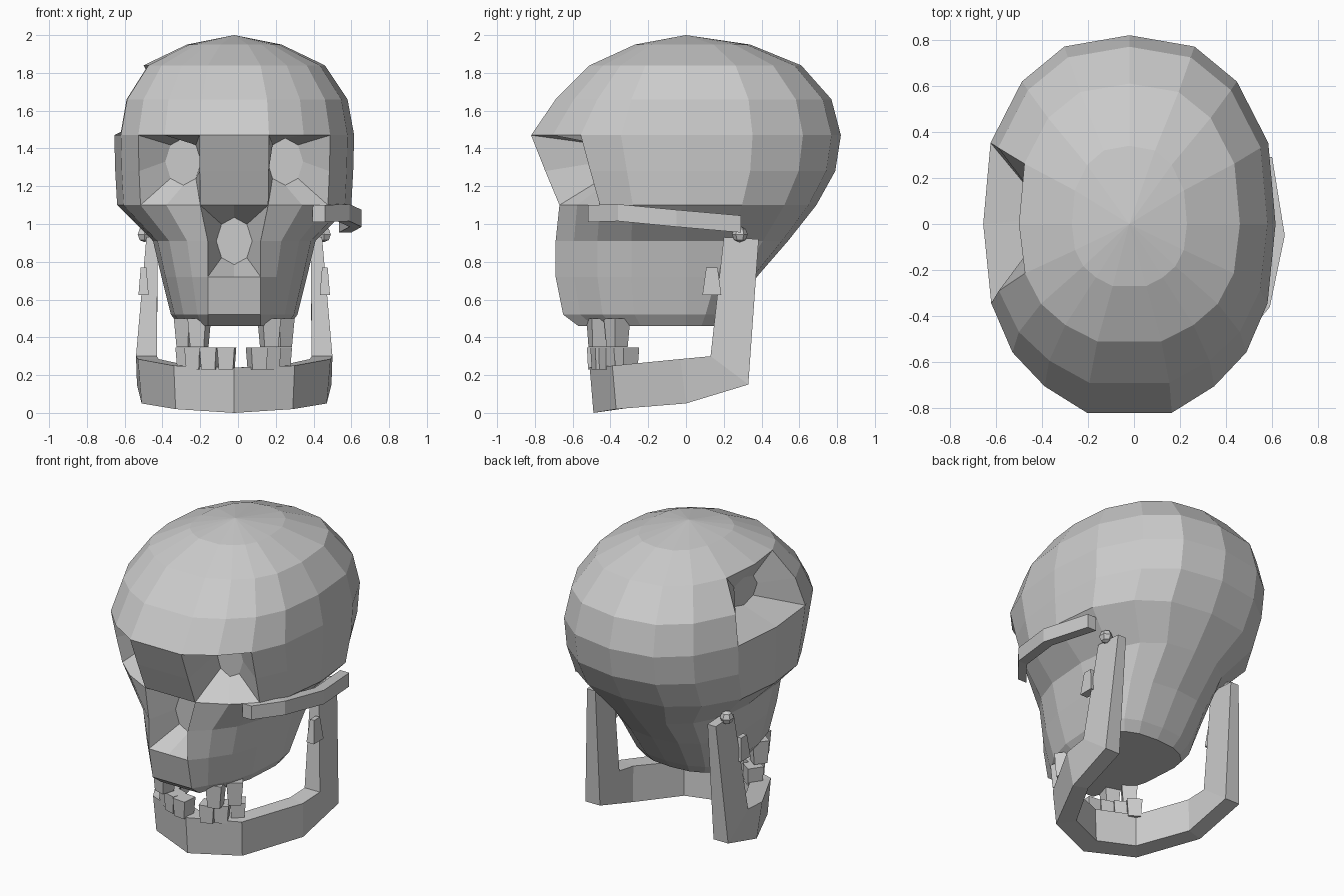
import bpy, bmesh, math
from mathutils import Vector

if "Cube" in bpy.data.objects:
    bpy.data.objects.remove(bpy.data.objects["Cube"])

CX = -0.02  # the skull's own mirror plane
bone = bpy.data.materials.new("bone")
bone.diffuse_color = (0.6, 0.6, 0.6, 1)
bone.use_nodes = True
bone.node_tree.nodes["Principled BSDF"].inputs["Base Color"].default_value = bone.diffuse_color


def finish(name, bm):
    bmesh.ops.recalc_face_normals(bm, faces=bm.faces)
    me = bpy.data.meshes.new(name)
    bm.to_mesh(me)
    bm.free()
    me.materials.append(bone)
    ob = bpy.data.objects.new(name, me)
    bpy.context.collection.objects.link(ob)
    return ob


def sweep(name, sections):
    """Skin a list of four-point sections and cap the ends."""
    bm = bmesh.new()
    rows = [[bm.verts.new(p) for p in s] for s in sections]
    for a, b in zip(rows, rows[1:]):
        for i in range(4):
            j = (i + 1) % 4
            bm.faces.new((a[i], a[j], b[j], b[i]))
    bm.faces.new(rows[0])
    bm.faces.new(rows[-1][::-1])
    return finish(name, bm)


def peg(name, x, y, z0, z1, bottom, top, turn=0.0):
    """Tapered block, bottom and top given as (half x, half y)."""
    c, s = math.cos(turn), math.sin(turn)
    secs = []
    for z, (hx, hy) in ((z0, bottom), (z1, top)):
        secs.append([(x + u * hx * c - v * hy * s, y + u * hx * s + v * hy * c, z)
                     for u, v in ((-1, -1), (1, -1), (1, 1), (-1, 1))])
    return sweep(name, secs)


# Cranium and upper face: stacked rings (z, half width, back y, front y)
RINGS = [(1.95, .25, .34, -.27), (1.84, .48, .61, -.51), (1.66, .60, .77, -.69),
         (1.47, .635, .82, -.82), (1.28, .63, .79, -.745), (1.10, .62, .69, -.67),
         (.91, .43, .54, -.69), (.72, .385, .375, -.69), (.52, .335, .24, -.65),
         (.46, .29, .19, -.57)]
# One half of the ring outline from front to back (x share, y share)
HALF = [(0, -1), (.29, -1), (.58, -.86), (.80, -.68), (.945, -.42), (1, 0),
        (.95, .43), (.735, .755), (.445, .94), (0, 1)]
OUTLINE = HALF + [(-x, y) for x, y in HALF[-2:0:-1]]
N = len(OUTLINE)

bm = bmesh.new()
grid = []
for z, hx, yb, yf in RINGS:
    ring = []
    for i, (u, v) in enumerate(OUTLINE):
        x = u * hx
        if i in (1, N - 1) and z < 1.2:
            x = math.copysign(max(abs(x), .14), x)
        ring.append(bm.verts.new((CX + x, v * yb if v > 0 else -v * yf, z)))
    grid.append(ring)

# Hollows: (top row, first column, centre, across, up)
HOLLOWS = [
    (3, 1, (CX + .27, -.44, 1.33), (.095, 0, 0), (0, 0, .125)),       # right eye
    (3, N - 3, (CX - .27, -.44, 1.33), (.095, 0, 0), (0, 0, .125)),   # left eye
    (5, N - 1, (CX, -.48, .91), (.095, 0, 0), (0, 0, .125)),          # nose
    (1, 12, (-.43, .02, 1.65), (0, -.14, 0), (0, 0, .09)),            # left temple dent
]
BORDER = [(0, 0), (0, 1), (0, 2), (1, 2), (2, 2), (2, 1), (2, 0), (1, 0)]
skip = {(r + a, (c + b) % N) for r, c, *_ in HOLLOWS for a in (0, 1) for b in (0, 1)}

apex = bm.verts.new((CX, 0, 2.0))
for i in range(N):
    j = (i + 1) % N
    bm.faces.new((apex, grid[0][i], grid[0][j]))
    for r in range(len(RINGS) - 1):
        if (r, i) not in skip:
            bm.faces.new((grid[r][i], grid[r + 1][i], grid[r + 1][j], grid[r][j]))
bm.faces.new(grid[-1])

for r, c, centre, across, up in HOLLOWS:
    rim, inner = [], []
    for dr, dc in BORDER:
        rim.append(grid[r + dr][(c + dc) % N])
        d = Vector((dc - 1, 1 - dr)).normalized()
        inner.append(bm.verts.new(Vector(centre) + Vector(across) * d.x + Vector(up) * d.y))
    for k in range(8):
        m = (k + 1) % 8
        bm.faces.new((rim[k], rim[m], inner[m], inner[k]))
    bm.faces.new(inner)
bmesh.ops.delete(bm, geom=[v for v in bm.verts if not v.link_faces], context='VERTS')
finish("cranium", bm)

# Lower jaw: sections (outer low, outer high, inner high, inner low) from chin to hinge
JAW = [
    [(0, -.49, 0), (0, -.51, .24), (0, -.38, .24), (0, -.37, .02)],
    [(.31, -.37, .02), (.32, -.39, .25), (.24, -.29, .25), (.23, -.28, .03)],
    [(.49, 0, .05), (.51, -.03, .285), (.40, .0, .285), (.39, .02, .06)],
    [(.515, .33, .15), (.52, .13, .30), (.41, .13, .30), (.41, .33, .15)],
    [(.465, .385, .92), (.465, .20, .93), (.405, .20, .93), (.405, .385, .92)],
]


def mirror(section):
    return [(-x, y, z) for x, y, z in section]


jaw_path = [mirror(s) for s in JAW[:0:-1]] + JAW
sweep("lower_jaw", [[(CX + x, y, z) for x, y, z in s] for s in jaw_path])

# Jaw hinge balls and small spurs in front of the rear jaw branches
for side, tag in ((-1, "left"), (1, "right")):
    bm = bmesh.new()
    bmesh.ops.create_uvsphere(bm, u_segments=6, v_segments=4, radius=.042)
    bmesh.ops.translate(bm, verts=bm.verts, vec=(CX + side * .475, .285, .945))
    finish("jaw_hinge_" + tag, bm)
    peg("jaw_spur_" + tag, CX + side * .48, .137, .625, .77, (.027, .05), (.015, .03))

# Upper teeth, front ones missing
for side in (-1, 1):
    for k, (x, y) in enumerate([(.185, -.465), (.25, -.365)]):
        peg(f"upper_tooth_{k}_{'left' if side < 0 else 'right'}", CX + side * x, y, .35, .50,
            (.038, .042), (.05, .05), side * (.3 + .35 * k))

# Lower teeth
LOWER = [(-.245, -.315), (-.20, -.39), (-.125, -.44), (-.04, -.47),
         (.12, -.445), (.185, -.40), (.24, -.315)]
for k, (x, y) in enumerate(LOWER):
    peg(f"lower_tooth_{k}", CX + x, y, .23, .345, (.038, .045), (.046, .05), x * 2.5)

# Cheek arch, only on the right side
ARCH = [(.43, -.52, 1.055), (.56, -.36, 1.06), (.625, -.05, 1.03), (.57, .29, 1.0)]
sweep("cheek_arch", [[(x - .035, y, z - .045), (x + .03, y, z - .045),
                      (x + .03, y, z + .045), (x - .035, y, z + .045)] for x, y, z in ARCH])
